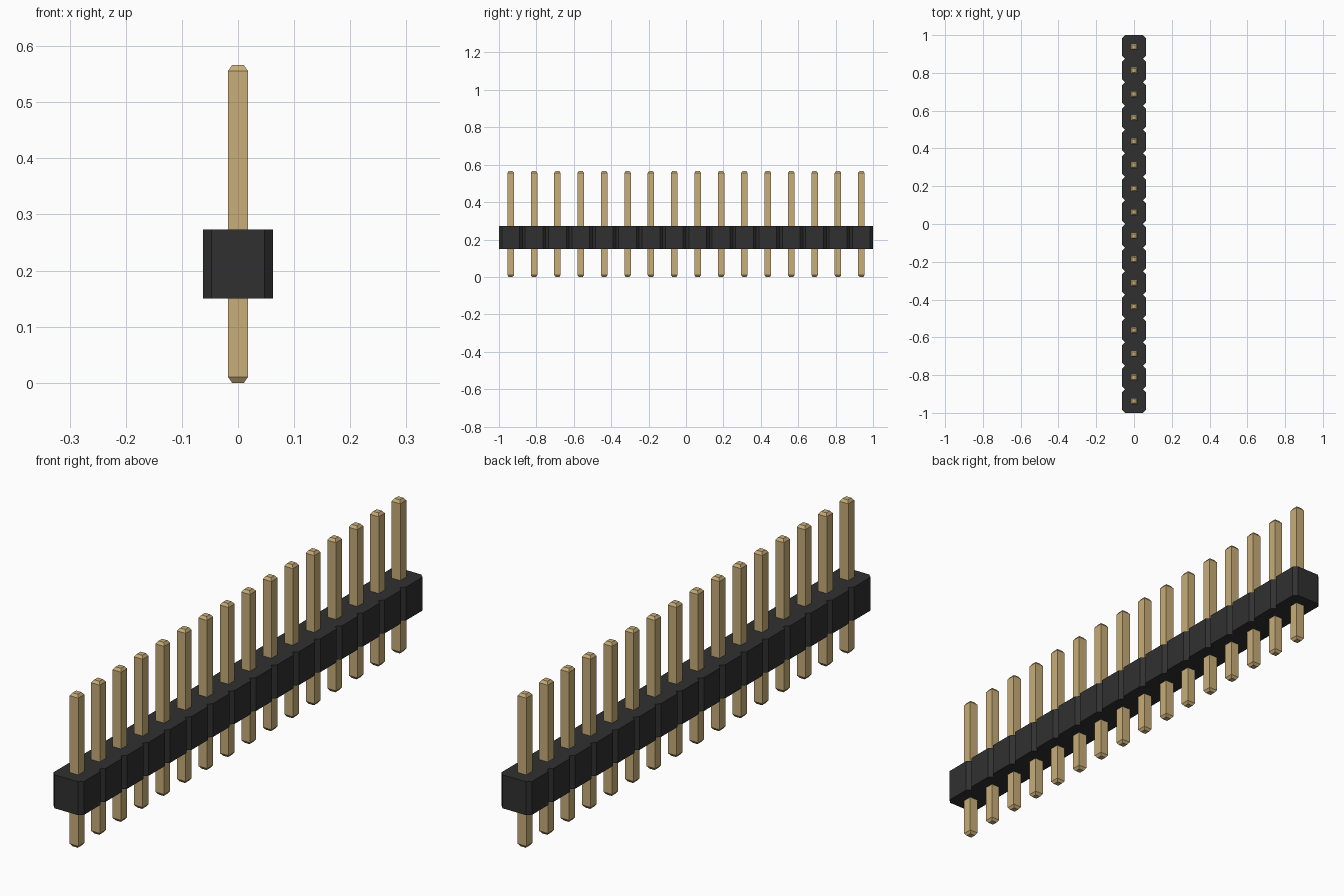
import bpy
import bmesh

cube = bpy.data.objects.get("Cube")
if cube:
    bpy.data.objects.remove(cube, do_unlink=True)

COUNT = 16
PITCH = 2 / COUNT
HALF = PITCH / 2
BODY_LOW, BODY_HIGH = 0.15, 0.273
CHAMFER = 0.015
PIN_HALF, TIP_HALF = 0.0175, 0.0105
PIN_TOP, TAPER = 0.566, 0.01


def make_material(name, color):
    mat = bpy.data.materials.new(name)
    mat.use_nodes = True
    mat.diffuse_color = color
    mat.node_tree.nodes["Principled BSDF"].inputs["Base Color"].default_value = color
    return mat


def add_object(name, bm, mat):
    bmesh.ops.recalc_face_normals(bm, faces=bm.faces)
    mesh = bpy.data.meshes.new(name)
    bm.to_mesh(mesh)
    bm.free()
    mesh.materials.append(mat)
    obj = bpy.data.objects.new(name, mesh)
    bpy.context.collection.objects.link(obj)
    return obj


def loft(bm, rings):
    """Skin a stack of equal-length rings and cap both ends."""
    loops = [[bm.verts.new(p) for p in ring] for ring in rings]
    n = len(loops[0])
    for low, high in zip(loops, loops[1:]):
        for i in range(n):
            j = (i + 1) % n
            bm.faces.new((low[i], low[j], high[j], high[i]))
    bm.faces.new(loops[0][::-1])
    bm.faces.new(loops[-1])


black = make_material("black plastic", (0.03, 0.03, 0.03, 1))
gold = make_material("gold metal", (0.58, 0.42, 0.19, 1))

centres = [-1 + PITCH * (i + 0.5) for i in range(COUNT)]

# Housing: one outline with a V notch between neighbouring blocks
right_side = []
for y in centres:
    right_side += [(HALF - CHAMFER, y - HALF),
                   (HALF, y - HALF + CHAMFER),
                   (HALF, y + HALF - CHAMFER)]
right_side.append((HALF - CHAMFER, 1))
outline = right_side + [(-x, y) for x, y in reversed(right_side)]
bm = bmesh.new()
loft(bm, [[(x, y, z) for x, y in outline] for z in (BODY_LOW, BODY_HIGH)])
add_object("housing", bm, black)

# Pins: square rods with tapered tips, passing through the housing
profile = [(TIP_HALF, 0), (PIN_HALF, TAPER),
           (PIN_HALF, PIN_TOP - TAPER), (TIP_HALF, PIN_TOP)]
corners = [(-1, -1), (1, -1), (1, 1), (-1, 1)]
for number, y in enumerate(centres, 1):
    bm = bmesh.new()
    loft(bm, [[(sx * r, sy * r, z) for sx, sy in corners] for r, z in profile])
    pin = add_object(f"pin_{number:02d}", bm, gold)
    pin.location.y = y
